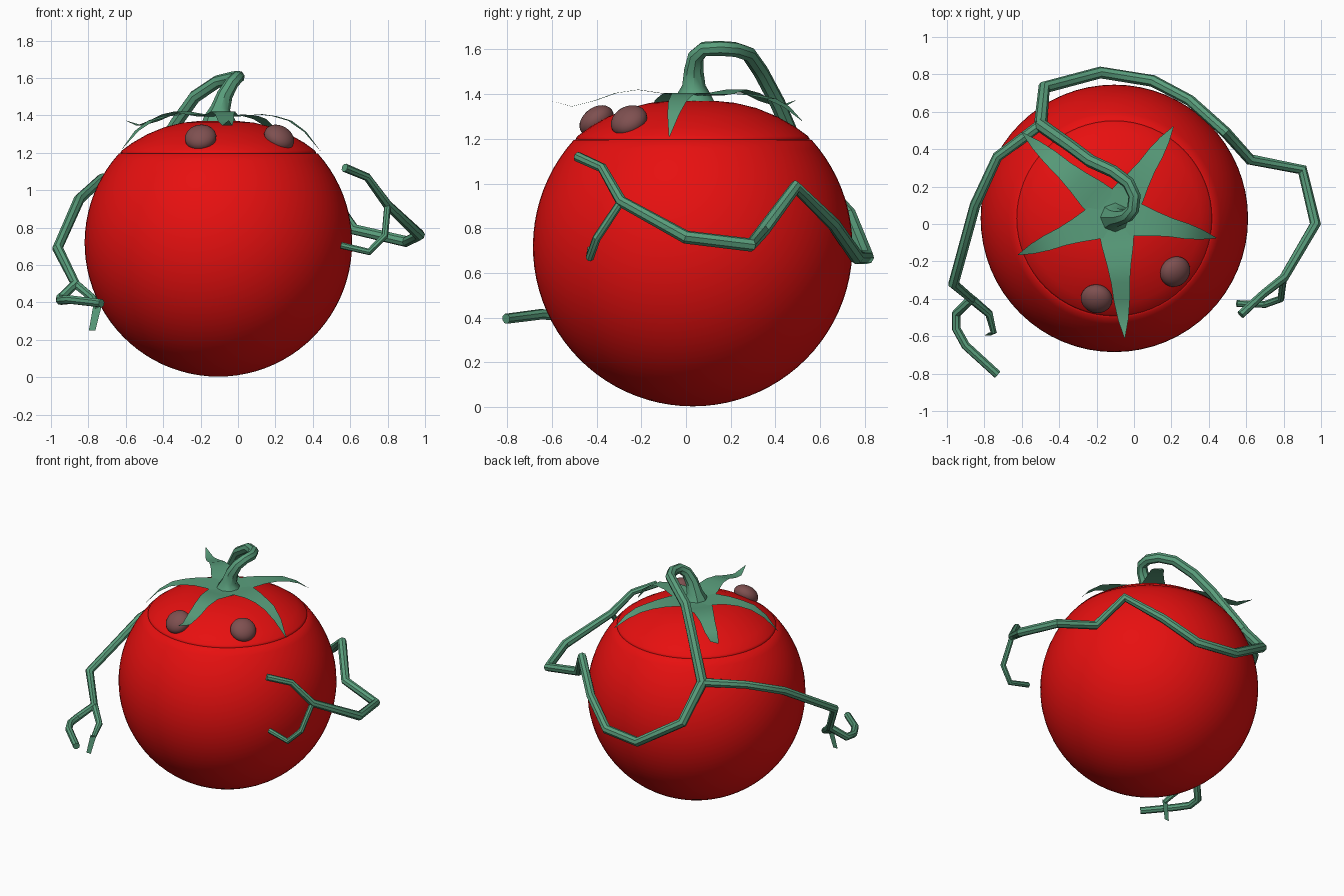
import bpy, bmesh, math
from mathutils import Vector

if "Cube" in bpy.data.objects:
    bpy.data.objects.remove(bpy.data.objects["Cube"])


def material(name, rgb):
    m = bpy.data.materials.new(name)
    m.diffuse_color = (*rgb, 1)
    m.use_nodes = True
    m.node_tree.nodes["Principled BSDF"].inputs["Base Color"].default_value = m.diffuse_color
    return m


RED = material("tomato red", (0.8, 0.005, 0.005))
GREEN = material("vine green", (0.1, 0.34, 0.2))
BROWN = material("eye brown", (0.21, 0.08, 0.08))
CX, CY = -0.105, 0.03


def finish(name, mesh, mat, angle=40):
    ob = bpy.data.objects.new(name, mesh)
    bpy.context.collection.objects.link(ob)
    mesh.materials.clear()
    mesh.materials.append(mat)
    bpy.ops.object.select_all(action='DESELECT')
    ob.select_set(True)
    bpy.context.view_layer.objects.active = ob
    bpy.ops.object.shade_smooth_by_angle(angle=math.radians(angle))
    return ob


def lathe(name, profile, mat, n=64):
    bm = bmesh.new()
    vs = [bm.verts.new((CX + r, CY, z)) for r, z in profile]
    edges = [bm.edges.new(p) for p in zip(vs, vs[1:])]
    bmesh.ops.spin(bm, geom=vs + edges, cent=(CX, CY, 0), axis=(0, 0, 1),
                   angle=math.tau, steps=n, use_duplicate=False)
    bmesh.ops.remove_doubles(bm, verts=bm.verts, dist=1e-5)
    bmesh.ops.recalc_face_normals(bm, faces=bm.faces)
    me = bpy.data.meshes.new(name)
    bm.to_mesh(me)
    bm.free()
    return finish(name, me, mat)


def tube(name, pts):
    """Tapered round vine through points (x, y, z, radius)."""
    cu = bpy.data.curves.new(name + "_path", 'CURVE')
    cu.dimensions = '3D'
    cu.bevel_depth = 1
    cu.bevel_resolution = 2
    cu.use_fill_caps = True
    sp = cu.splines.new('POLY')
    sp.points.add(len(pts) - 1)
    for p, (x, y, z, r) in zip(sp.points, pts):
        p.co = (x, y, z, 1)
        p.radius = r
    tmp = bpy.data.objects.new(name + "_path", cu)
    bpy.context.collection.objects.link(tmp)
    dg = bpy.context.evaluated_depsgraph_get()
    me = bpy.data.meshes.new_from_object(tmp.evaluated_get(dg))
    bpy.data.objects.remove(tmp)
    return finish(name, me, GREEN)


def blade(name, rows, side):
    """Thin leaf: rows of (centre, full width) spread along side."""
    bm = bmesh.new()
    prev = None
    for c, w in rows:
        cur = [bm.verts.new(c + side * w * s) for s in (-0.5, 0.5)]
        if prev:
            bm.faces.new((prev[0], cur[0], cur[1], prev[1]))
        prev = cur
    bmesh.ops.recalc_face_normals(bm, faces=bm.faces)
    bm.normal_update()
    if sum(f.normal.z for f in bm.faces) < 0:
        bmesh.ops.reverse_faces(bm, faces=bm.faces)
    me = bpy.data.meshes.new(name)
    bm.to_mesh(me)
    bm.free()
    return finish(name, me, GREEN)


# Round body with a flattened lid and a fine groove between them
R, ZC = 0.715, 0.718
top = math.asin((1.195 - ZC) / R)
prof = []
for i in range(33):
    a = -math.pi / 2 + (top + math.pi / 2) * i / 32
    prof.append((R * math.cos(a) if i else 0, ZC + R * math.sin(a)))
prof += [(0.522, 1.197), (0.522, 1.203), (0.515, 1.213), (0.46, 1.253), (0.38, 1.299),
         (0.285, 1.338), (0.19, 1.361), (0.1, 1.37), (0, 1.373)]
lathe("body", prof, RED)

# Bulging eyes, turned to follow the surface
for name, x, y in (("left_eye", -0.20, -0.40), ("right_eye", 0.22, -0.255)):
    bm = bmesh.new()
    bmesh.ops.create_uvsphere(bm, u_segments=24, v_segments=14, radius=1)
    me = bpy.data.meshes.new(name)
    bm.to_mesh(me)
    bm.free()
    eye = finish(name, me, BROWN)
    eye.location = (x, y, 1.28)
    eye.scale = (0.085, 0.085, 0.06)
    n = Vector((x - CX, y - CY, 0.56))
    eye.rotation_euler = n.to_track_quat('Z', 'Y').to_euler()

# Five sepals: tip position, and whether the tip droops or curls up
centre = Vector((-0.1, 0.05, 0))
T = (0, 0.12, 0.25, 0.4, 0.55, 0.7, 0.85, 1)
W = (0.14, 0.19, 0.17, 0.13, 0.1, 0.085, 0.055, 0.004)
CURL = (1.395, 1.395, 1.405, 1.42, 1.405, 1.37, 1.345, 1.372)
DROOP = (0, 0, -0.05, -0.06, 0.0, 0.13, 0.45, 1)
for i, (x, y, z) in enumerate(((0.21, 0.52, 1.28), (0.44, -0.075, 1.21), (-0.05, -0.61, None),
                               (-0.62, -0.165, 1.22), (-0.6, 0.49, None))):
    d = Vector((x, y, 0)) - centre
    side = Vector((-d.y, d.x, 0)).normalized()
    rows = []
    for t, w, c, k in zip(T, W, CURL, DROOP):
        h = c if z is None else 1.395 + (z - 1.395) * k
        rows.append((centre + d * t + Vector((0, 0, h)), w))
    blade(f"sepal_{i + 1}", rows, side)

# Stem: flared foot, hooks over and runs down the back
tube("stem", [(-0.1, 0.035, 1.35, 0.1), (-0.1, 0.035, 1.40, 0.075), (-0.093, 0.035, 1.44, 0.052),
              (-0.07, 0.035, 1.51, 0.043), (-0.035, 0.045, 1.57, 0.037), (-0.005, 0.08, 1.602, 0.034),
              (0.003, 0.15, 1.605, 0.034), (-0.03, 0.22, 1.6, 0.034), (-0.11, 0.28, 1.58, 0.034),
              (-0.23, 0.335, 1.5, 0.035), (-0.33, 0.41, 1.36, 0.035), (-0.5, 0.53, 1.08, 0.036)])

# Vine arm round the back to the right, ending in two fingers
tube("right_arm", [(-0.5, 0.53, 1.08, 0.035), (-0.48, 0.73, 0.86, 0.034), (-0.18, 0.81, 0.67, 0.032),
                   (0.1, 0.765, 0.67, 0.032), (0.3, 0.66, 0.82, 0.03), (0.49, 0.49, 0.985, 0.03),
                   (0.62, 0.345, 0.79, 0.03), (0.9, 0.29, 0.725, 0.03), (0.97, 0.0, 0.76, 0.03),
                   (0.8, -0.29, 0.92, 0.026), (0.69, -0.375, 1.07, 0.022), (0.57, -0.485, 1.12, 0.023)])
tube("right_finger", [(0.8, -0.29, 0.92, 0.018), (0.785, -0.4, 0.755, 0.019),
                      (0.7, -0.43, 0.67, 0.019), (0.55, -0.425, 0.705, 0.018)])

# Vine arm to the left, ending in two fingers
tube("left_arm", [(-0.5, 0.53, 1.08, 0.03), (-0.73, 0.36, 1.06, 0.028), (-0.85, 0.1, 0.95, 0.029),
                  (-0.965, -0.32, 0.69, 0.029), (-0.87, -0.4, 0.5, 0.027), (-0.95, -0.48, 0.42, 0.025),
                  (-0.95, -0.56, 0.41, 0.024), (-0.9, -0.65, 0.415, 0.024), (-0.73, -0.805, 0.395, 0.023)])
tube("left_finger", [(-0.87, -0.4, 0.5, 0.024), (-0.775, -0.48, 0.42, 0.022), (-0.75, -0.58, 0.37, 0.016)])
blade("left_finger_tip", [(Vector((-0.752, -0.58, 0.38)), 0.045), (Vector((-0.78, -0.595, 0.25)), 0.035)],
      Vector((1, 0, 0)))
